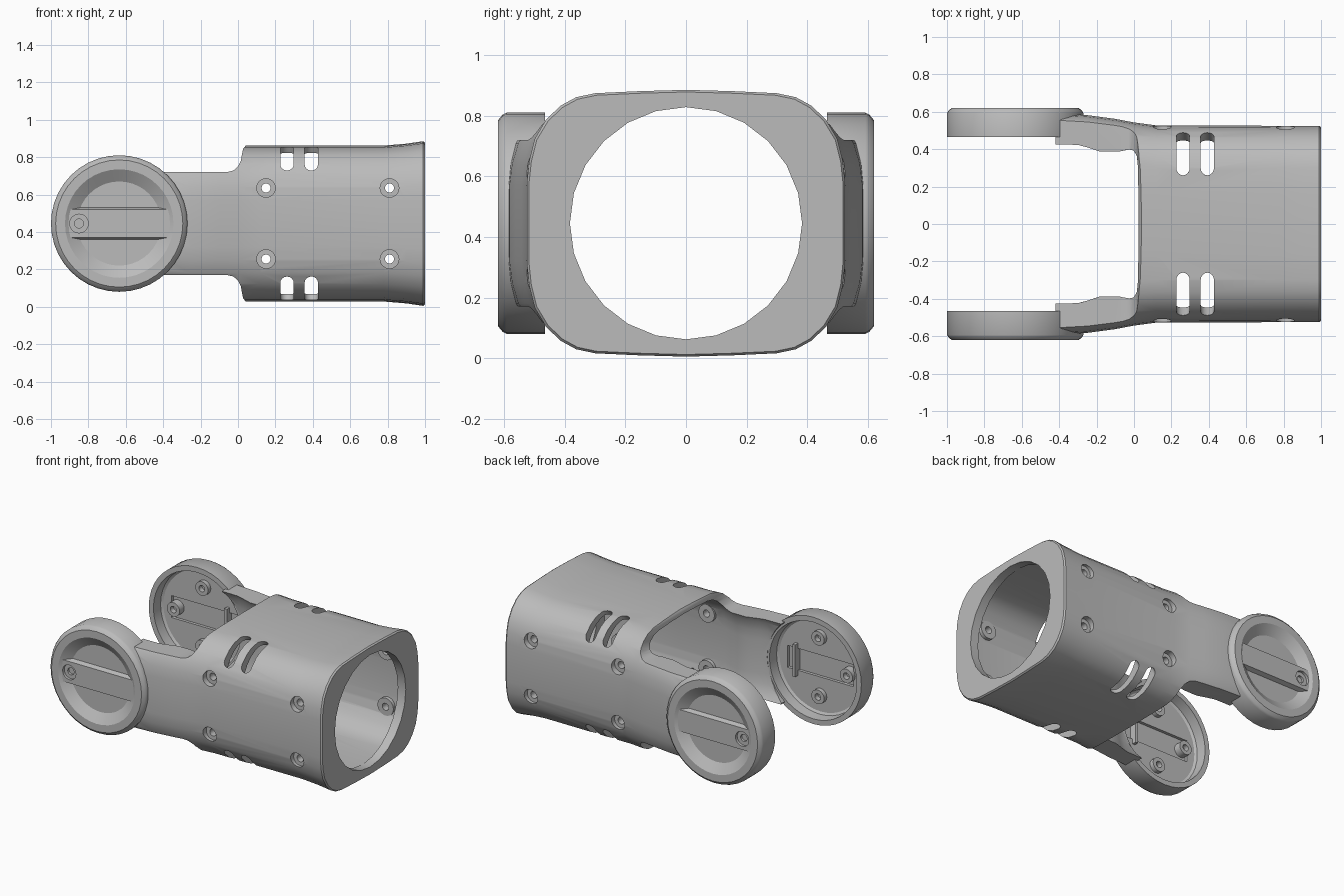
import bpy, bmesh
from math import sin, cos, pi
from mathutils import Vector

if "Cube" in bpy.data.objects:
    bpy.data.objects.remove(bpy.data.objects["Cube"])

MID = 0.445        # height of the long axis
HUB = -0.635       # x of the hub centres

grey = bpy.data.materials.new("light grey")
grey.use_nodes = True
grey.diffuse_color = (0.5, 0.5, 0.5, 1)
grey.node_tree.nodes["Principled BSDF"].inputs["Base Color"].default_value = (0.5, 0.5, 0.5, 1)


def loft(name, *stacks):
    """Solid made of stacks of rings, each stack capped at both ends."""
    bm = bmesh.new()
    for rings in stacks:
        loops = [[bm.verts.new(p) for p in ring] for ring in rings]
        n = len(loops[0])
        for a, b in zip(loops, loops[1:]):
            for i in range(n):
                j = (i + 1) % n
                bm.faces.new((a[i], a[j], b[j], b[i]))
        bm.faces.new(loops[0])
        bm.faces.new(loops[-1])
    bmesh.ops.recalc_face_normals(bm, faces=bm.faces)
    mesh = bpy.data.meshes.new(name)
    bm.to_mesh(mesh)
    bm.free()
    mesh.materials.append(grey)
    ob = bpy.data.objects.new(name, mesh)
    bpy.context.collection.objects.link(ob)
    return ob


def combine(target, tool, operation="DIFFERENCE"):
    """Boolean the tool into the target, then discard the tool."""
    bpy.context.view_layer.objects.active = target
    mod = target.modifiers.new("cut", "BOOLEAN")
    mod.operation, mod.solver, mod.object = operation, "EXACT", tool
    bpy.ops.object.modifier_apply(modifier=mod.name)
    bpy.data.objects.remove(tool)


def lathe(profile, x, z, side=1, n=24):
    """Rings about an axis along y; the profile lists (radius, y)."""
    return [[(x + r * cos(2 * pi * i / n), y * side, z + r * sin(2 * pi * i / n))
             for i in range(n)] for r, y in profile]


def prism(outline, y0, y1):
    return [[(x, y, z) for x, z in outline] for y in (y0, y1)]


def box(x0, x1, y0, y1, z0, z1):
    return prism([(x0, z0), (x1, z0), (x1, z1), (x0, z1)], y0, y1)


def smooth(ob):
    bpy.ops.object.select_all(action="DESELECT")
    ob.select_set(True)
    bpy.context.view_layer.objects.active = ob
    bpy.ops.object.shade_smooth_by_angle(angle=0.5)


# Rounded section shared by the outer skin and the cavity
quarter = [(0, 1), (.3, .99), (.57, .975), (.69, .945), (.79, .88), (.88, .775),
           (.95, .635), (.985, .47), (1, .3), (1, 0)]


def section(x, hy, hz):
    q = quarter
    full = q + [(y, -z) for y, z in q[-2::-1]]
    full += [(-y, z) for y, z in full[-2:0:-1]]
    return [(x, y * hy, MID + z * hz) for y, z in full]


# Sleeve and arms: one skin, hollowed, with the arms left by notches
skin = [(-.42, .592, .417), (-.25, .582, .417), (-.1, .562, .417), (0, .543, .417),
        (.12, .527, .417), (.78, .525, .417), (.9, .525, .427), (.99, .525, .44),
        (1, .518, .433)]
hollow = [(-.5, .468, .385), (-.3, .465, .385), (-.25, .45, .385), (-.18, .425, .385),
          (-.08, .425, .385), (-.03, .44, .385), (.03, .462, .385), (.94, .462, .385)]
sleeve = loft("sleeve_with_arms", [section(*s) for s in skin])
combine(sleeve, loft("cavity", [section(*s) for s in hollow]))

# Round mouth at the end wall
mouth = [[(x, .383 * cos(2 * pi * i / 24), MID + .383 * sin(2 * pi * i / 24))
          for i in range(24)] for x in (.9, 1.1)]
combine(sleeve, loft("mouth", mouth))

# Notches above and below the arms, with filleted corners
notch = [(-.6, .275), (-.06, .275), (-.025, .283), (0, .305), (.015, .335), (.022, .375),
         (.028, .4), (.045, .422), (.045, .6), (-.6, .6)]
combine(sleeve, loft("notches", *[prism([(x, MID + s * z) for x, z in notch], -.8, .8)
                                  for s in (1, -1)]))

# Room for the hubs
combine(sleeve, loft("hub_room", lathe([(.345, -.8), (.345, .8)], HUB, MID, n=40)))

# Screw bosses and counterbored holes
spots = [(x, MID + s * .19, side) for x in (.15, .81) for s in (1, -1) for side in (1, -1)]
combine(sleeve, loft("bosses", *[lathe([(.06, .435), (.06, .49)], *p) for p in spots]), "UNION")
bore = [(.024, .4), (.024, .485), (.05, .485), (.05, .6)]
combine(sleeve, loft("bores", *[lathe(bore, *p) for p in spots]))


# Paired slots across each long corner
def slot(x, sy, sz):
    along = Vector((0, .22, -.135)).normalized()
    normal = Vector((0, .135, .22)).normalized()
    centre = Vector((x, .38, .355))
    rings = []
    for depth in (-.13, .15):
        ring = []
        for i in range(18):
            a = pi * (i % 9) / 8 + (pi if i > 8 else 0)
            shift = .094 if i < 9 else -.094
            p = centre + normal * depth + along * (shift + .036 * sin(a))
            p.x += .036 * cos(a)
            ring.append((p.x, sy * p.y, MID + sz * p.z))
        rings.append(ring)
    return rings


combine(sleeve, loft("slots", *[slot(x, sy, sz) for x in (.262, .392)
                                for sy in (1, -1) for sz in (1, -1)]))
smooth(sleeve)

# Hubs: dished discs with a raised bar outside and a cup inside
dish = [(.31, .545), (.325, .535), (.33, .465), (.365, .465), (.365, .592), (.358, .605),
        (.34, .62), (.29, .62), (.225, .578)]
for side, label in ((1, "left"), (-1, "right")):
    hub = loft(label + "_hub", lathe(dish, HUB, MID, side, 40))

    # Raised bar with sloping flanks
    bar = [[(HUB + u * .275, y * side, MID + v * hz) for u, v in
            ((-1, -1), (1, -1), (1, 1), (-1, 1))] for hz, y in ((.092, .56), (.074, .608))]
    combine(hub, loft("bar", bar), "UNION")

    # Groove behind the bar
    combine(hub, loft("groove", box(HUB - .25, HUB + .25, side * .5, side * .565,
                                    MID - .075, MID + .075)))

    # Inner bosses and an upright rib
    pins = [(HUB, MID + .2), (HUB, MID - .2), (HUB - .215, MID)]
    combine(hub, loft("hub_bosses", *[lathe([(.048, .515), (.048, .57)], x, z, side)
                                      for x, z in pins]), "UNION")
    combine(hub, loft("rib", box(HUB + .17, HUB + .19, side * .515, side * .57,
                                 MID - .11, MID + .11)), "UNION")
    combine(hub, loft("pin_holes", *[lathe([(.022, .4), (.022, .55)], x, z, side)
                                     for x, z in pins]))

    # Screw seat at the outer end of the bar
    combine(hub, loft("seat", lathe([(.05, .59), (.05, .7)], HUB - .215, MID, side)))
    combine(hub, loft("seat_hole", lathe([(.024, .575), (.024, .7)], HUB - .215, MID, side)))
    smooth(hub)
